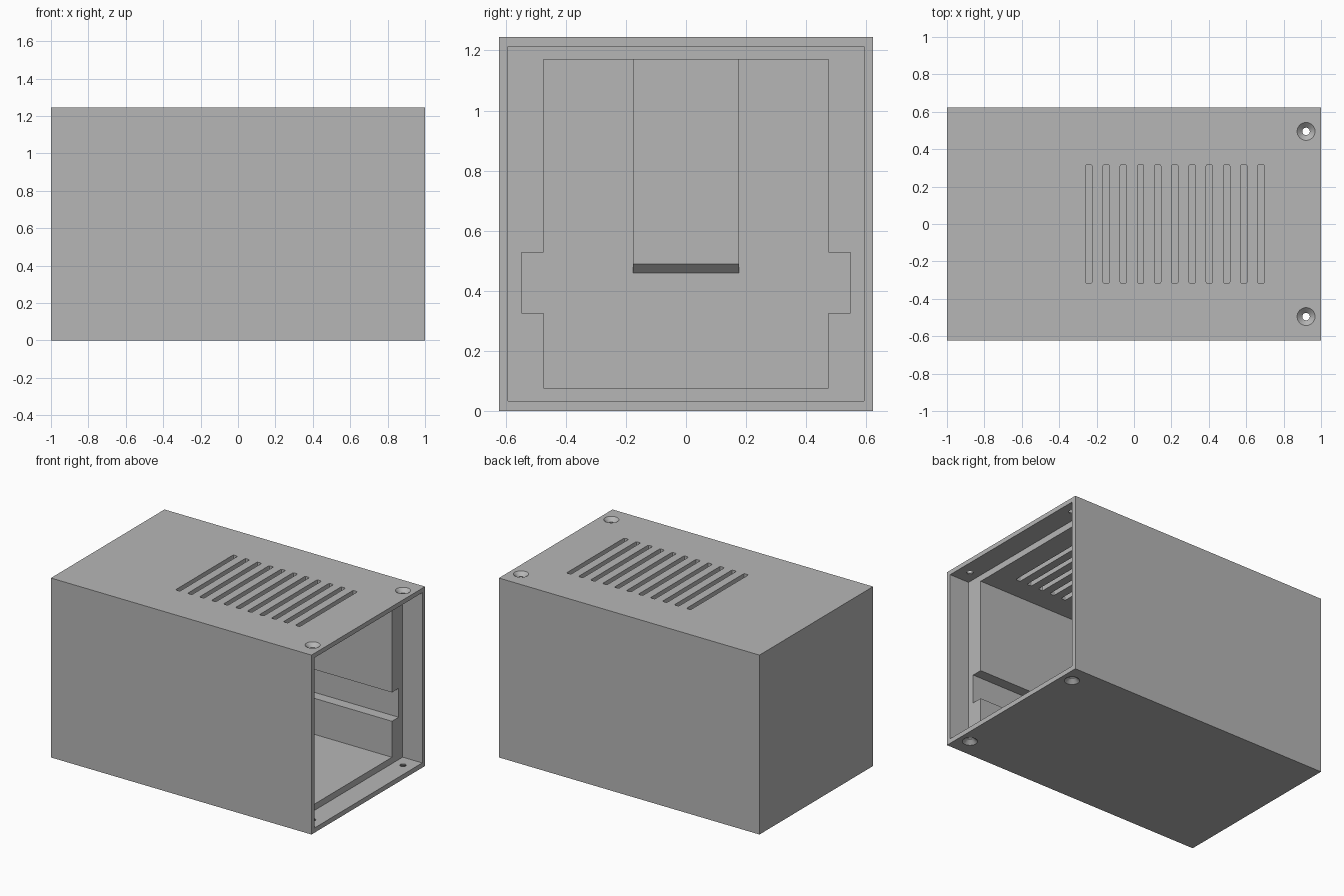
import bpy
import bmesh
from mathutils import Matrix, Vector

default = bpy.data.objects.get("Cube")
if default:
    bpy.data.objects.remove(default, do_unlink=True)

W, H = 0.6225, 1.245          # half depth and height of the case
FLOOR, CEIL = 0.077, 1.17     # main chamber floor and ceiling
BACK, STEP = -0.925, 0.85     # chamber end wall and cover ledge

grey = bpy.data.materials.new("plain grey")
grey.use_nodes = True
colour = (0.47, 0.47, 0.47, 1)
grey.diffuse_color = colour
grey.node_tree.nodes["Principled BSDF"].inputs["Base Color"].default_value = colour


def finish(name, bm):
    bmesh.ops.recalc_face_normals(bm, faces=bm.faces)
    mesh = bpy.data.meshes.new(name)
    bm.to_mesh(mesh)
    bm.free()
    mesh.materials.append(grey)
    ob = bpy.data.objects.new(name, mesh)
    bpy.context.collection.objects.link(ob)
    return ob


def add_box(bm, lo, hi):
    lo, hi = Vector(lo), Vector(hi)
    mat = Matrix.Translation((lo + hi) / 2) @ Matrix.Diagonal((*(hi - lo), 1))
    return bmesh.ops.create_cube(bm, size=1, matrix=mat)["verts"]


def add_prism(bm, points, offset):
    face = bm.faces.new([bm.verts.new(p) for p in points])
    new = bmesh.ops.extrude_face_region(bm, geom=[face])["geom"]
    bmesh.ops.translate(bm, vec=offset,
                        verts=[v for v in new if isinstance(v, bmesh.types.BMVert)])


def cut(target, cutter):
    mod = target.modifiers.new("cut", "BOOLEAN")
    mod.operation = "DIFFERENCE"
    mod.solver = "EXACT"
    mod.object = cutter
    bpy.context.view_layer.objects.active = target
    bpy.ops.object.modifier_apply(modifier=mod.name)
    bpy.data.objects.remove(cutter, do_unlink=True)


# Outer case
bm = bmesh.new()
add_box(bm, (-1, -W, 0), (1, W, H))
case = finish("case", bm)

# Shallow recess for the end cover
bm = bmesh.new()
add_box(bm, (STEP, -0.592, 0.033), (1.1, 0.592, 1.214))
cut(case, finish("cover_recess", bm))

# Main chamber with a guide groove along each side
half = [(0.474, FLOOR), (0.474, 0.327), (0.547, 0.327),
        (0.547, 0.527), (0.474, 0.527), (0.474, CEIL)]
outline = half + [(-y, z) for y, z in reversed(half)]
bm = bmesh.new()
add_prism(bm, [(BACK, y, z) for y, z in outline], (0.93 - BACK, 0, 0))
cut(case, finish("chamber", bm))

# Row of ventilation slots with softened corners
bm = bmesh.new()
for i in range(11):
    x = -0.241 + i * 0.092
    add_box(bm, (x - 0.017, -0.317, 1.1), (x + 0.017, 0.317, 1.3))
upright = [e for e in bm.edges if abs(e.verts[0].co.z - e.verts[1].co.z) > 0.1]
bmesh.ops.bevel(bm, geom=upright, offset=0.008, segments=2, profile=0.5, affect="EDGES")
cut(case, finish("vents", bm))

# Countersunk screw holes, through top and bottom
for y in (-0.495, 0.495):
    for z, side in ((H, 1), (0, -1)):
        bm = bmesh.new()
        # profile spun around the hole axis: radius, height from the surface
        profile = [(0, 0.02), (0.048, 0.02), (0.048, 0),
                   (0.02, -0.026), (0.02, -0.06), (0, -0.06)]
        verts = [bm.verts.new((r, 0, h * side)) for r, h in profile]
        edges = [bm.edges.new(pair) for pair in zip(verts, verts[1:])]
        bmesh.ops.spin(bm, geom=verts + edges, cent=(0, 0, 0), axis=(0, 0, 1),
                       angle=6.283185, steps=32)
        bmesh.ops.remove_doubles(bm, verts=bm.verts, dist=0.0001)
        bmesh.ops.translate(bm, verts=bm.verts, vec=(0.92, y, z))
        cut(case, finish("screw_hole", bm))

# Raised pad on the end wall with a sloped lower edge
bm = bmesh.new()
side_shape = [(BACK - 0.01, 0.46), (BACK, 0.46), (BACK + 0.03, 0.49),
              (BACK + 0.03, CEIL + 0.01), (BACK - 0.01, CEIL + 0.01)]
add_prism(bm, [(x, -0.177, z) for x, z in side_shape], (0, 0.354, 0))
finish("end_wall_pad", bm)
